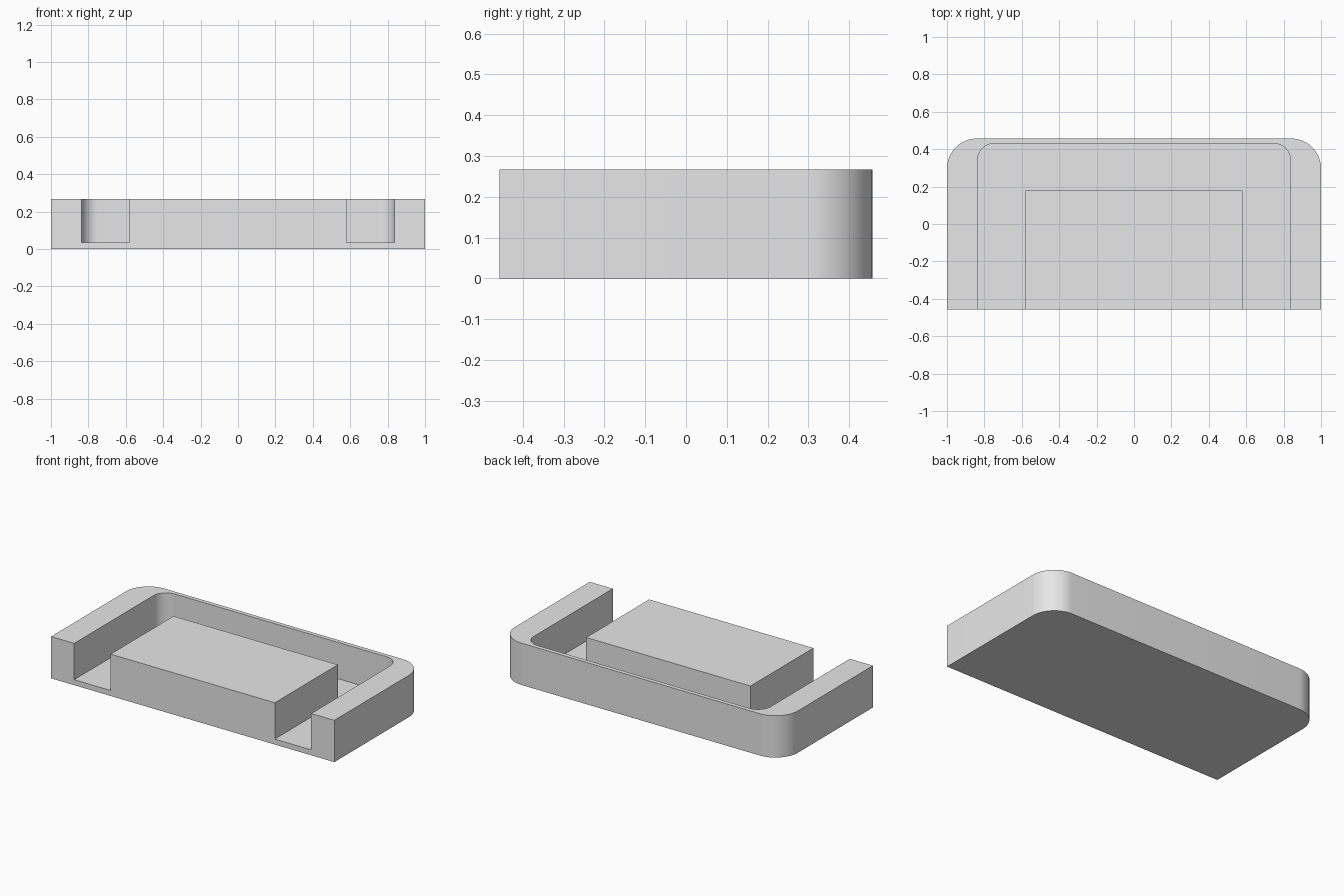
import bpy
import bmesh
from math import sin, cos, pi

if "Cube" in bpy.data.objects:
    bpy.data.objects.remove(bpy.data.objects["Cube"], do_unlink=True)

HALF_X, HALF_Y, HEIGHT = 1.0, 0.457, 0.267
FLOOR = 0.035
OVERSHOOT = 0.1


def rounded_back(half_x, front, back, radius, steps=16):
    """Outline with square front corners and rounded back corners, anticlockwise."""
    right = []
    for i in range(steps + 1):
        a = pi / 2 * i / steps
        right.append((half_x - radius + radius * cos(a),
                      back - radius + radius * sin(a)))
    left = [(-x, y) for x, y in reversed(right)]
    return [(half_x, front)] + right + left + [(-half_x, front)]


def prism(name, outline, bottom, top):
    """Extrude a flat outline upwards into a solid object."""
    bm = bmesh.new()
    face = bm.faces.new([bm.verts.new((x, y, bottom)) for x, y in outline])
    grown = bmesh.ops.extrude_face_region(bm, geom=[face], use_keep_orig=True)
    moved = [g for g in grown["geom"] if isinstance(g, bmesh.types.BMVert)]
    bmesh.ops.translate(bm, verts=moved, vec=(0, 0, top - bottom))
    bmesh.ops.recalc_face_normals(bm, faces=bm.faces)
    mesh = bpy.data.meshes.new(name)
    bm.to_mesh(mesh)
    bm.free()
    obj = bpy.data.objects.new(name, mesh)
    bpy.context.collection.objects.link(obj)
    return obj


grey = bpy.data.materials.new("plain grey")
grey.use_nodes = True
grey.diffuse_color = (0.8, 0.8, 0.8, 1)
grey.node_tree.nodes["Principled BSDF"].inputs["Base Color"].default_value = (0.8, 0.8, 0.8, 1)

# Solid tray body with rounded back corners
tray = prism("tray", rounded_back(HALF_X, -HALF_Y, HALF_Y, 0.16), 0, HEIGHT)
tray.data.materials.append(grey)

# U-shaped channel around the raised central block, open at the front
front = -HALF_Y - OVERSHOOT
block_x, block_back = 0.58, 0.178
channel = rounded_back(0.837, front, 0.43, 0.09)
channel += [(-block_x, front), (-block_x, block_back), (block_x, block_back), (block_x, front)]
cutter = prism("channel_cutter", channel, FLOOR, HEIGHT + OVERSHOOT)
cutter.data.materials.append(grey)
cutter.hide_render = True

cut = tray.modifiers.new("channel", 'BOOLEAN')
cut.operation = 'DIFFERENCE'
cut.solver = 'EXACT'
cut.object = cutter

bpy.ops.object.select_all(action='DESELECT')
tray.select_set(True)
bpy.context.view_layer.objects.active = tray
bpy.ops.object.modifier_apply(modifier=cut.name)
bpy.data.objects.remove(cutter, do_unlink=True)

# Smooth rounded corners, crisp edges elsewhere
bpy.ops.object.shade_smooth_by_angle(angle=pi / 6)
